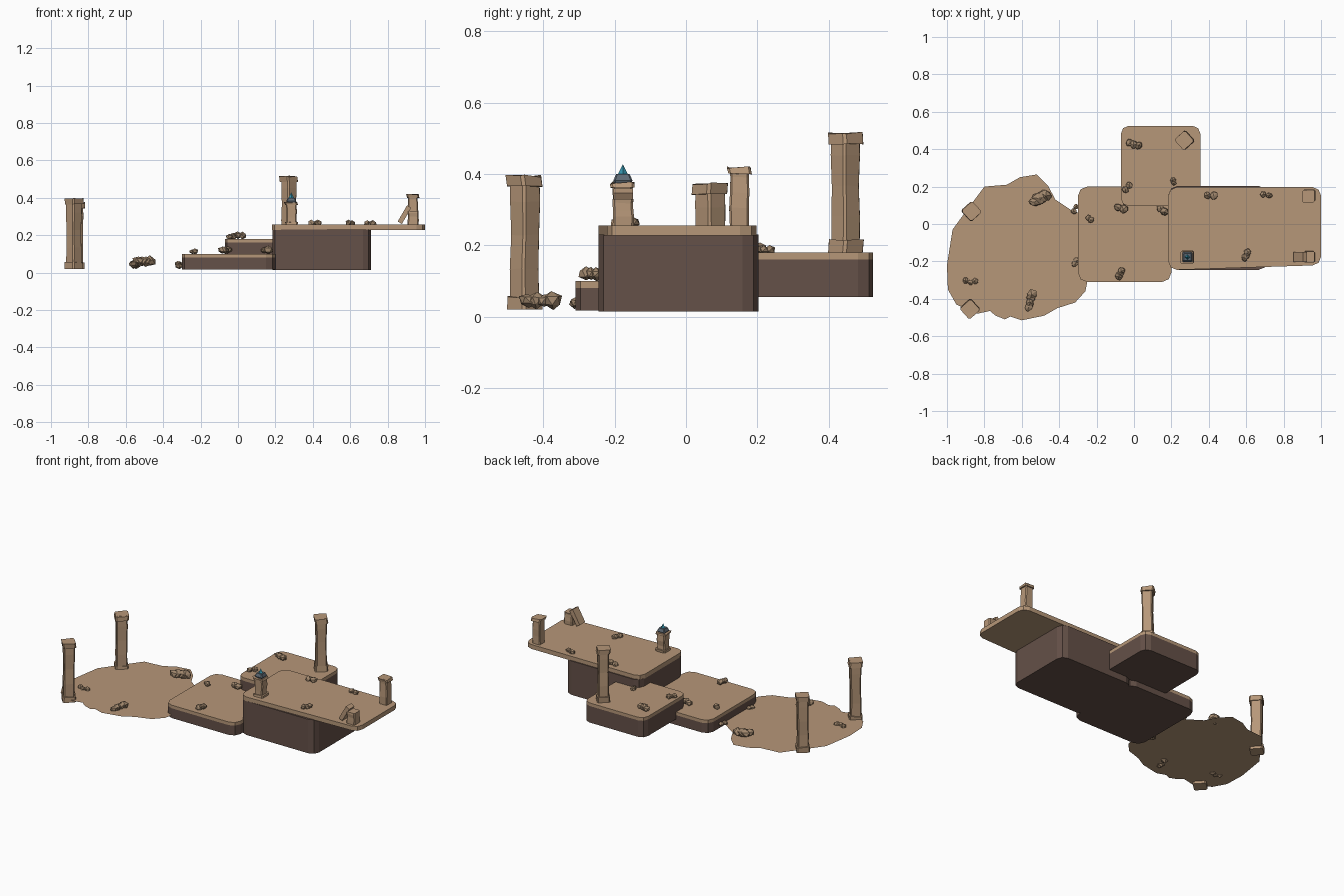
import bpy, bmesh, random
from math import radians, cos, sin, pi
from mathutils import Matrix, Vector, Euler

if "Cube" in bpy.data.objects:
    bpy.data.objects.remove(bpy.data.objects["Cube"])

random.seed(4)

def mat(name, c):
    m = bpy.data.materials.new(name)
    m.diffuse_color = (*c, 1)
    m.use_nodes = True
    m.node_tree.nodes["Principled BSDF"].inputs["Base Color"].default_value = m.diffuse_color
    return m

SAND = mat("sand", (0.47, 0.31, 0.19))
CLIFF = mat("cliff", (0.13, 0.082, 0.065))
STONE = mat("stone", (0.47, 0.31, 0.19))
ROCK = mat("rock", (0.35, 0.24, 0.15))
SLATE = mat("slate", (0.11, 0.14, 0.17))
TEAL = mat("teal", (0.04, 0.32, 0.45))

def finish(bm, name, m):
    bmesh.ops.recalc_face_normals(bm, faces=bm.faces)
    me = bpy.data.meshes.new(name)
    bm.to_mesh(me)
    bm.free()
    me.materials.append(m)
    ob = bpy.data.objects.new(name, me)
    bpy.context.collection.objects.link(ob)
    return ob

def loft(bm, rings):
    """Skin a stack of equal-length point rings and cap both ends."""
    vs = [[bm.verts.new(p) for p in r] for r in rings]
    n = len(vs[0])
    for a, b in zip(vs, vs[1:]):
        for i in range(n):
            bm.faces.new((a[i], a[(i + 1) % n], b[(i + 1) % n], b[i]))
    bm.faces.new(vs[0][::-1])
    bm.faces.new(vs[-1])

def rounded(x0, x1, y0, y1, r, seg=2):
    pts = []
    for cx, cy, a in ((x1 - r, y1 - r, 0), (x0 + r, y1 - r, 90), (x0 + r, y0 + r, 180), (x1 - r, y0 + r, 270)):
        for i in range(seg + 1):
            t = radians(a + 90 * i / seg)
            pts.append((cx + r * cos(t), cy + r * sin(t)))
    return pts

def prism(name, pts, z0, z1, m):
    bm = bmesh.new()
    loft(bm, [[(x, y, z) for x, y in pts] for z in (z0, z1)])
    return finish(bm, name, m)

# flat sand patch
edge = [(-1, -.22), (-.97, -.03), (-.89, .08), (-.8, .2), (-.68, .21), (-.61, .25), (-.52, .265),
        (-.46, .205), (-.42, .13), (-.33, .07), (-.26, .05), (-.25, -.31), (-.26, -.36), (-.315, -.42),
        (-.41, -.45), (-.48, -.49), (-.60, -.515), (-.66, -.495), (-.69, -.51), (-.74, -.49),
        (-.77, -.465), (-.84, -.48), (-.95, -.43), (-.995, -.35)]
bm = bmesh.new()
f = bm.faces.new([bm.verts.new((x, y, .036)) for x, y in edge])
bmesh.ops.triangulate(bm, faces=[f])
finish(bm, "sand_patch", SAND)

# stepped terraces: dark cliff body with a sand slab on top
low = rounded(-.3, .2, -.31, .2, .05)
prism("low_terrace_body", low, .018, .08, CLIFF)
prism("low_terrace_top", low, .08, .10, SAND)
mid = rounded(-.07, .355, .095, .525, .042)
prism("middle_terrace_body", mid, .055, .16, CLIFF)
prism("middle_terrace_top", mid, .16, .18, SAND)
prism("high_terrace_body", rounded(.185, .712, -.245, .203, .045), .014, .23, CLIFF)
slab = [(x, y + .025 * max(0, (x - .23) / .77) if y < 0 else y) for x, y in rounded(.183, 1, -.245, .197, .045)]
prism("high_terrace_top", slab, .228, .256, SAND)

def square(h, z, jit=0):
    c = h * .8
    pts = [(h, -c), (h, c), (c, h), (-c, h), (-h, c), (-h, -c), (-c, -h), (c, -h)]
    j = lambda: random.uniform(-jit, jit)
    dx, dy = j(), j()
    return [(x + dx, y + dy, z + j()) for x, y in pts]

def pillar(name, x, y, z0, z1, h, rot=0, base=.035, cap=.035):
    """Weathered square pillar with optional base and cap blocks."""
    bm = bmesh.new()
    s = h * .82
    L = z1 - z0
    loft(bm, [square(s, z0)] + [square(s * random.uniform(.94, 1.04), z0 + L * t, .002) for t in (.3, .55, .8)]
         + [square(s, z1 - .005)])
    if base:
        loft(bm, [square(h, z0), square(h, z0 + base, .003)])
    if cap:
        loft(bm, [square(h, z1 - cap, .002), square(h, z1 - .005, .004)])
    ob = finish(bm, name, STONE)
    ob.location = (x, y, 0)
    ob.rotation_euler.z = radians(rot)
    return ob

pillar("pillar_patch_back", -.87, .067, .02, .378, .039, 42)
pillar("pillar_patch_front", -.878, -.452, .02, .40, .039, 42)
pillar("pillar_middle", .272, .447, .18, .52, .038, 42)
pillar("pillar_corner", .935, .15, .255, .423, .033, 0, 0, .022)

# broken pillar with a fallen slab leaning on it
pillar("broken_pillar", .936, -.176, .255, .335, .036, 0, 0, 0)
bm = bmesh.new()
bmesh.ops.create_cube(bm, size=1, matrix=Matrix.Translation((.89, -.176, .31))
                      @ Euler((0, radians(30), 0)).to_matrix().to_4x4() @ Matrix.Diagonal((.026, .055, .1, 1)))
finish(bm, "leaning_slab", STONE)

# shrine pillar with slate cap and crystal
pillar("shrine_pillar", .285, -.177, .255, .38, .034, 0, .015, .018)
bm = bmesh.new()
loft(bm, [square(.024, .374), square(.027, .382), square(.019, .40)])
finish(bm, "shrine_cap", SLATE).location = (.285, -.177, 0)
bm = bmesh.new()
bmesh.ops.create_cone(bm, segments=4, radius1=.016, radius2=0, depth=.032, cap_ends=True,
                      matrix=Matrix.Translation((.285, -.177, .412)))
finish(bm, "shrine_crystal", TEAL)

# faceted rock clusters: x, y, ground z, cluster half-length, direction, rock radius, count
def rocks(name, x, y, z, spread, ang, r, n):
    bm = bmesh.new()
    for i in range(n):
        t = 0 if n == 1 else 2 * i / (n - 1) - 1
        k = r * random.uniform(.85, 1.1)
        side = random.uniform(-.3, .3) * r
        a = radians(ang)
        p = Vector((x + t * spread * cos(a) - side * sin(a), y + t * spread * sin(a) + side * cos(a), z + k * .45))
        M = (Matrix.Translation(p) @ Matrix.Rotation(random.uniform(0, pi), 4, 'Z')
             @ Matrix.Diagonal((k, k * random.uniform(.8, 1), k * random.uniform(.7, .9), 1)))
        new = bmesh.ops.create_icosphere(bm, subdivisions=1, radius=1, matrix=M)["verts"]
        for v in new:
            v.co += Vector([random.uniform(-.12, .12) * k for _ in range(3)])
    finish(bm, name, ROCK)

for i, d in enumerate([
        (-.50, .135, .045, .032, 20, .036, 4), (-.875, -.305, .03, .025, 0, .022, 3),
        (-.55, -.41, .033, .035, 75, .028, 4), (-.315, .08, .04, .012, 80, .018, 2),
        (-.31, -.205, .028, .010, 60, .018, 2), (-.235, .03, .105, .010, -45, .018, 2),
        (-.07, .085, .11, .015, 0, .024, 2), (-.075, -.265, .11, .016, 70, .024, 3),
        (.15, .075, .11, .014, -40, .024, 2), (-.037, .195, .182, .014, 70, .022, 2),
        (0, .43, .188, .024, -10, .026, 3), (.21, .228, .18, .007, -40, .016, 2),
        (.41, .155, .255, .018, 0, .023, 2), (.705, .152, .255, .017, -20, .022, 2),
        (.60, -.165, .255, .017, 50, .022, 3)]):
    rocks(f"rock_cluster_{i + 1}", *d)
